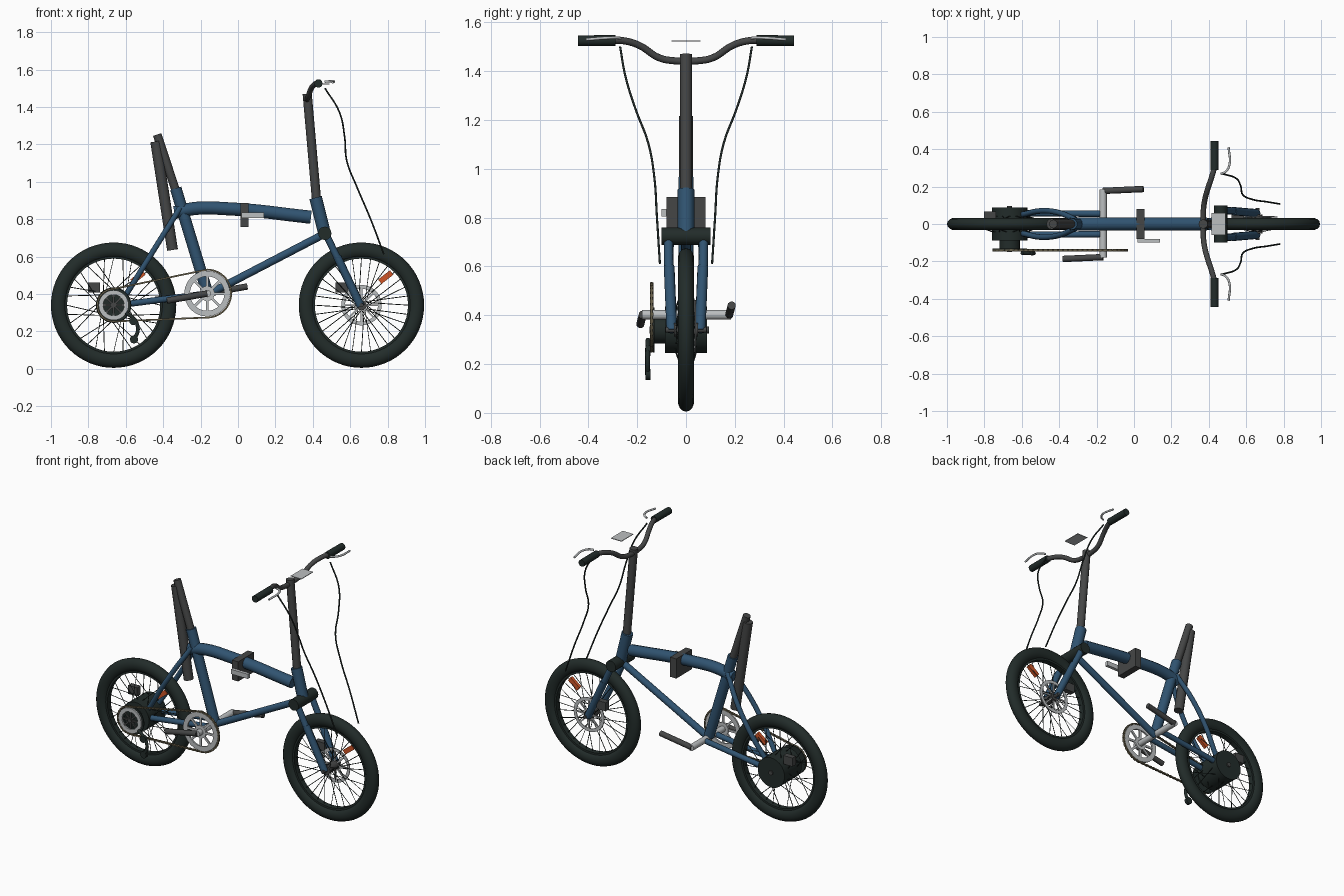
import bpy, bmesh, math
from mathutils import Vector, Matrix

cube = bpy.data.objects.get("Cube")
if cube:
    bpy.data.objects.remove(cube)


def material(name, r, g, b):
    m = bpy.data.materials.new(name)
    m.use_nodes = True
    m.diffuse_color = (r, g, b, 1)
    m.node_tree.nodes["Principled BSDF"].inputs["Base Color"].default_value = (r, g, b, 1)
    return m


black = material("rubber black", .016, .025, .023)
blue = material("frame blue", .03, .088, .165)
grey = material("dark grey", .06, .062, .062)
silver = material("light grey", .5, .52, .53)
orange = material("reflector orange", .62, .09, .02)
brass = material("chain brown", .13, .11, .065)


def select(ob):
    bpy.ops.object.select_all(action='DESELECT')
    ob.select_set(True)
    bpy.context.view_layer.objects.active = ob


def smooth(ob):
    select(ob)
    bpy.ops.object.shade_smooth_by_angle(angle=math.radians(40))
    return ob


def tubes(name, paths, r, mat, curved=False, res=4):
    """Round tubes along one or more paths, joined in one mesh."""
    cu = bpy.data.curves.new(name, 'CURVE')
    cu.dimensions = '3D'
    cu.bevel_depth, cu.bevel_resolution, cu.use_fill_caps = r, res, True
    for pts in paths:
        if curved:
            s = cu.splines.new('BEZIER')
            s.bezier_points.add(len(pts) - 1)
            s.resolution_u = 6
            for bp, p in zip(s.bezier_points, pts):
                bp.co = p
                bp.handle_left_type = bp.handle_right_type = 'AUTO'
        else:
            s = cu.splines.new('POLY')
            s.points.add(len(pts) - 1)
            for sp, p in zip(s.points, pts):
                sp.co = (*p, 1)
    ob = bpy.data.objects.new(name, cu)
    bpy.context.collection.objects.link(ob)
    select(ob)
    bpy.ops.object.convert(target='MESH')
    ob = bpy.context.object
    ob.data.materials.clear()
    ob.data.materials.append(mat)
    return smooth(ob)


def tube(name, pts, r, mat, curved=False, res=4):
    return tubes(name, [pts], r, mat, curved, res)


def both(name, pts, r, mat, curved=False):
    """The same tube on the left (+y) and right (-y) side."""
    for side, s in (("left", 1), ("right", -1)):
        tube(f"{name}_{side}", [(x, y * s, z) for x, y, z in pts], r, mat, curved)


def finish(name, bm, mat):
    bmesh.ops.recalc_face_normals(bm, faces=bm.faces)
    me = bpy.data.meshes.new(name)
    bm.to_mesh(me)
    bm.free()
    me.materials.append(mat)
    ob = bpy.data.objects.new(name, me)
    bpy.context.collection.objects.link(ob)
    return ob


def boxes(name, places, mat):
    """Boxes from (centre, size, tilt about y)."""
    bm = bmesh.new()
    for c, size, tilt in places:
        m = (Matrix.Translation(c) @ Matrix.Rotation(-tilt, 4, 'Y')
             @ Matrix.Diagonal((*size, 1)))
        bmesh.ops.create_cube(bm, size=1, matrix=m)
    return finish(name, bm, mat)


def box(name, c, size, mat, tilt=0):
    return boxes(name, [(c, size, tilt)], mat)


def lathe(name, c, profile, mat, steps=48):
    """Closed (radius, y) profile turned about an axis along y."""
    bm = bmesh.new()
    vs = [bm.verts.new((r, y, 0)) for r, y in profile]
    es = [bm.edges.new((vs[i - 1], vs[i])) for i in range(len(vs))]
    bmesh.ops.spin(bm, geom=vs + es, axis=(0, 1, 0), cent=(0, 0, 0),
                   steps=steps, angle=math.tau)
    bmesh.ops.remove_doubles(bm, verts=bm.verts, dist=1e-5)
    bmesh.ops.translate(bm, verts=bm.verts, vec=c)
    return smooth(finish(name, bm, mat))


def ring(name, c, r0, r1, y0, y1, mat):
    return lathe(name, c, [(r0, y0), (r1, y0), (r1, y1), (r0, y1)], mat)


def around(c, r, a, y=0.0):
    return Vector((c[0] + r * math.cos(a), y, c[2] + r * math.sin(a)))


def arms(name, c, r0, r1, y, n, width, mat):
    """Flat radial arms inside a ring."""
    mid = (r0 + r1) / 2
    boxes(name, [(around(c, mid, k * math.tau / n, y), (r1 - r0, .008, width),
                  k * math.tau / n) for k in range(n)], mat)


# Wheels
rear, front = Vector((-.665, 0, .34)), Vector((.66, 0, .34))
for name, c, hub_r, hub_y in (("rear", rear, .085, .045), ("front", front, .03, .04)):
    lathe(name + "_tyre", c, [(.294 + .041 * math.cos(a * math.tau / 14),
                               .033 * math.sin(a * math.tau / 14)) for a in range(14)], black, 64)
    ring(name + "_rim", c, .249, .262, -.018, .018, black)
    spokes = []
    for k in range(32):
        a = k * math.tau / 32
        lean = .5 if k % 4 < 2 else -.5
        spokes.append([around(c, hub_r, a + lean, hub_y * (-1) ** k), around(c, .252, a)])
    tubes(name + "_spokes", spokes, .0022, black, res=0)
    box(name + "_reflector", (c.x + .13, 0, c.z + .15), (.08, .02, .03), orange, math.radians(38))
    box(name + "_brake_caliper", (c.x - .105, .05, .435), (.065, .035, .055), grey)

# Hubs and brake rotor
tube("hub_motor", [rear + Vector((0, -.087, 0)), rear + Vector((0, .087, 0))], .095, black, res=12)
tube("front_hub", [(front.x, -.05, .34), (front.x, .05, .34)], .028, grey)
tube("front_axle", [(front.x, -.085, .34), (front.x, .085, .34)], .011, grey)
ring("brake_rotor", front, .088, .108, .036, .041, silver)
arms("rotor_arms", front, .025, .09, .038, 8, .009, silver)

# Frame
tube("main_tube", [(-.34, 0, .835), (-.22, 0, .858), (-.05, 0, .855), (.12, 0, .842),
                   (.27, 0, .824), (.39, 0, .81)], .035, blue, True)
tube("seat_tube", [(-.333, 0, .965), (-.165, 0, .41)], .031, blue)
tube("head_tube", [(.415, 0, .915), (.462, 0, .725)], .034, blue)
tube("down_tube", [(.46, 0, .72), (-.165, 0, .395)], .021, blue)
both("seat_stay", [(-.31, .022, .86), (-.4, .06, .715), (-.5, .07, .555),
                   (-.6, .05, .395), (-.64, .045, .34)], .015, blue, True)
both("chain_stay", [(-.64, .058, .34), (-.18, .055, .4)], .017, blue)

# Fork
tube("fork_crown", [(.464, -.1, .724), (.464, .1, .724)], .036, black)
both("fork_upper", [(.47, .072, .72), (.54, .07, .575)], .019, blue)
both("fork_lower", [(.53, .069, .6), (.656, .058, .335)], .022, blue)

# Folding hinge with handle
box("hinge_block", (.035, 0, .822), (.044, .16, .126), grey)
box("hinge_handle", (.08, -.09, .82), (.12, .02, .03), silver)

# Seat post and battery tube
tube("seat_post", [(-.432, 0, 1.252), (-.325, 0, .93)], .023, grey)
tube("battery_tube", [(-.44, 0, 1.215), (-.35, 0, .635)], .029, grey)

# Steering column and handlebar
tube("stem", [(.37, 0, 1.47), (.42, 0, .9)], .0245, grey)
half = [(.37, .05, 1.443), (.375, .11, 1.455), (.395, .19, 1.505),
        (.415, .25, 1.524), (.43, .31, 1.527), (.43, .43, 1.525)]
tube("handlebar", [(x, -y, z) for x, y, z in reversed(half)] + half, .0145, grey, True)
both("grip", [(.43, .288, 1.526), (.43, .443, 1.525)], .022, black)
both("brake_lever", [(.465, .268, 1.535), (.49, .28, 1.537), (.51, .315, 1.537),
                     (.506, .41, 1.53)], .006, silver, True)
both("brake_cable", [(.465, .27, 1.5), (.543, .246, 1.37), (.57, .205, 1.24), (.582, .156, 1.11),
                     (.634, .131, .976), (.709, .119, .8), (.78, .107, .612)], .0045, black, True)
box("display_plate", (.453, 0, 1.523), (.075, .12, .004), silver)

# Cranks and chainring
crank = Vector((-.165, 0, .402))
tube("crank_axle", [(crank.x, -.18, crank.z), (crank.x, .185, crank.z)], .02, silver)
for side, s in (("left", 1), ("right", -1)):
    tube("crank_arm_" + side, [(crank.x, .177 * s, crank.z),
                               (crank.x + .215 * s, .187 * s, crank.z + .038 * s)], .017, grey)
ring("chainring", crank, .092, .122, -.146, -.136, silver)
ring("chainring_centre", crank, .018, .04, -.147, -.135, silver)
arms("chainring_arms", crank, .035, .095, -.141, 8, .014, silver)

# Sprocket stack
tube("freewheel", [rear + Vector((0, -.08, 0)), rear + Vector((0, -.132, 0))], .055, black, res=8)
ring("large_sprocket", rear, .045, .092, -.136, -.13, black)
ring("sprocket_ring", rear, .056, .08, -.146, -.136, silver)
arms("sprocket_arms", rear, .012, .058, -.139, 8, .01, grey)
tube("rear_axle", [rear + Vector((0, -.15, 0)), rear + Vector((0, .095, 0))], .014, grey)

# Chain links along the loop around both gears
loop = [around(crank, .128, math.radians(a), -.141) for a in range(-90, 91, 6)]
loop += [around(rear, .087, math.radians(a), -.141) for a in range(90, 271, 9)]
links, carry = [], 0.0
for p, q in zip(loop, loop[1:] + loop[:1]):
    d = q - p
    while carry < d.length:
        wide = .014 if len(links) % 2 else .008
        links.append((p + d.normalized() * carry, (.016, wide, .009), math.atan2(d.z, d.x)))
        carry += .0135
    carry -= d.length
boxes("chain", links, brass)

# Derailleur
tube("derailleur_cage", [(-.6, -.155, .3), (-.555, -.157, .265), (-.535, -.157, .21),
                         (-.556, -.157, .155)], .01, black, True)
for name, x, z in (("upper", -.56, .255), ("lower", -.556, .157)):
    tube(name + "_jockey_wheel", [(x, -.166, z), (x, -.146, z)], .022, black)
